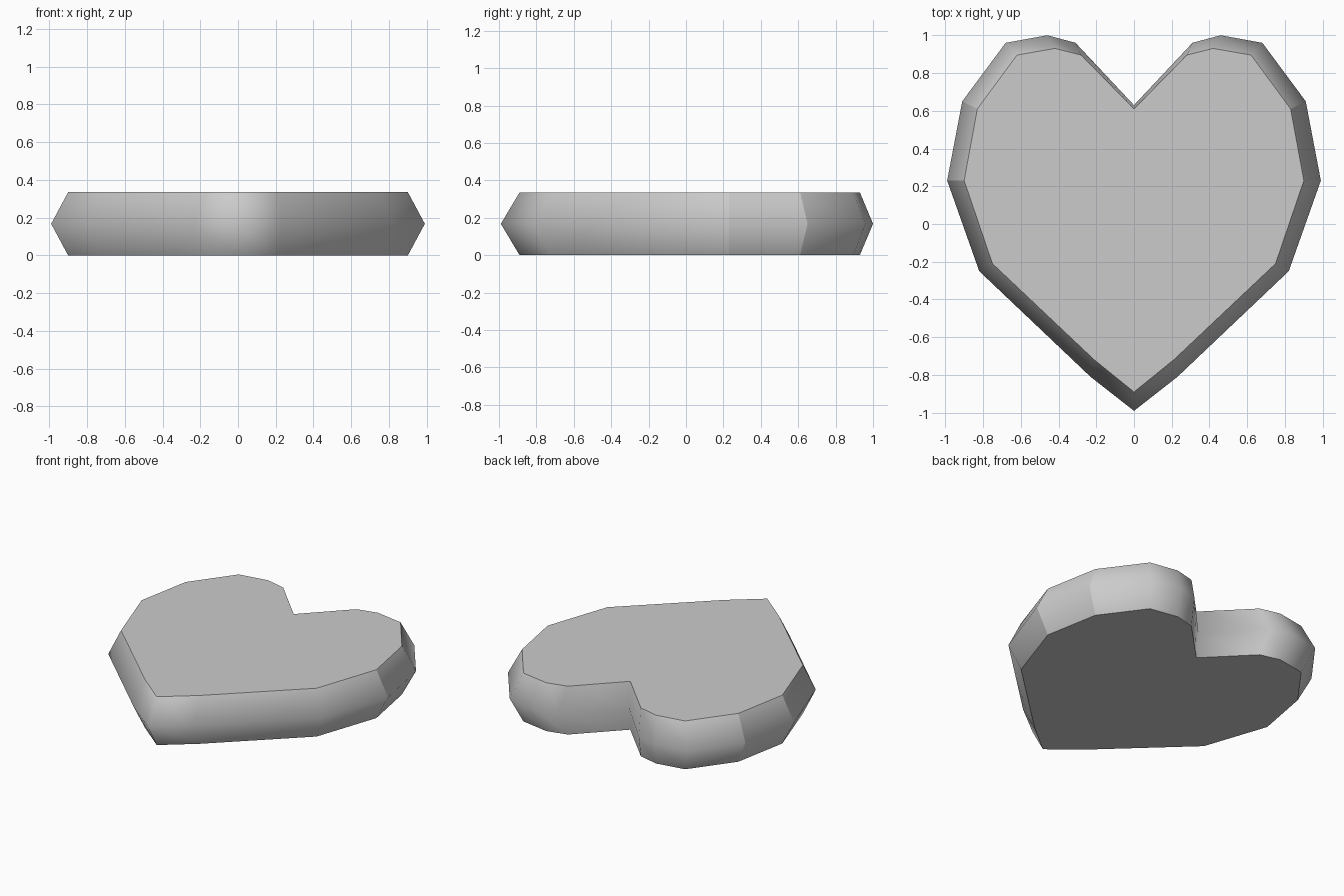
import bpy
import bmesh

cube = bpy.data.objects.get("Cube")
if cube:
    bpy.data.objects.remove(cube, do_unlink=True)

HEIGHT = 0.335

# Half outlines from the notch round to the tip: widest girth and flat cap
GIRTH = [(0, .63), (.31, .96), (.46, 1), (.68, .96), (.91, .65),
         (.99, .23), (.82, -.25), (.23, -.81), (0, -.99)]
CAP = [(0, .61), (.28, .895), (.42, .93), (.62, .895), (.83, .61),
       (.9, .23), (.75, -.21), (.21, -.72), (0, -.89)]
CREASES = (4, 5)  # outline corners with a hard upright edge


def mirrored(half):
    return half + [(-x, y) for x, y in half[-2:0:-1]]


def ring(bm, half, z):
    return [bm.verts.new((x, y, z)) for x, y in mirrored(half)]


def make_material(name, colour):
    mat = bpy.data.materials.new(name)
    mat.use_nodes = True
    mat.diffuse_color = colour
    mat.node_tree.nodes["Principled BSDF"].inputs["Base Color"].default_value = colour
    return mat


# Heart slab: three stacked outlines joined by a bevelled rim
bm = bmesh.new()
rings = [ring(bm, CAP, 0), ring(bm, GIRTH, HEIGHT / 2), ring(bm, CAP, HEIGHT)]
count = len(rings[0])
for low, high in zip(rings, rings[1:]):
    for i in range(count):
        j = (i + 1) % count
        bm.faces.new((low[i], low[j], high[j], high[i])).smooth = True

# Flat caps with hard borders
for loop in (rings[0], rings[2]):
    cap = bm.faces.new(loop)
    for edge in cap.edges:
        edge.smooth = False

# Hard upright edges on the shoulders of both lobes
for low, high in zip(rings, rings[1:]):
    for i in CREASES:
        for k in (i, count - i):
            bm.edges.get((low[k], high[k])).smooth = False

bmesh.ops.recalc_face_normals(bm, faces=bm.faces)
mesh = bpy.data.meshes.new("heart")
bm.to_mesh(mesh)
bm.free()
mesh.materials.append(make_material("light grey", (0.6, 0.6, 0.6, 1)))
heart = bpy.data.objects.new("heart", mesh)
bpy.context.collection.objects.link(heart)
